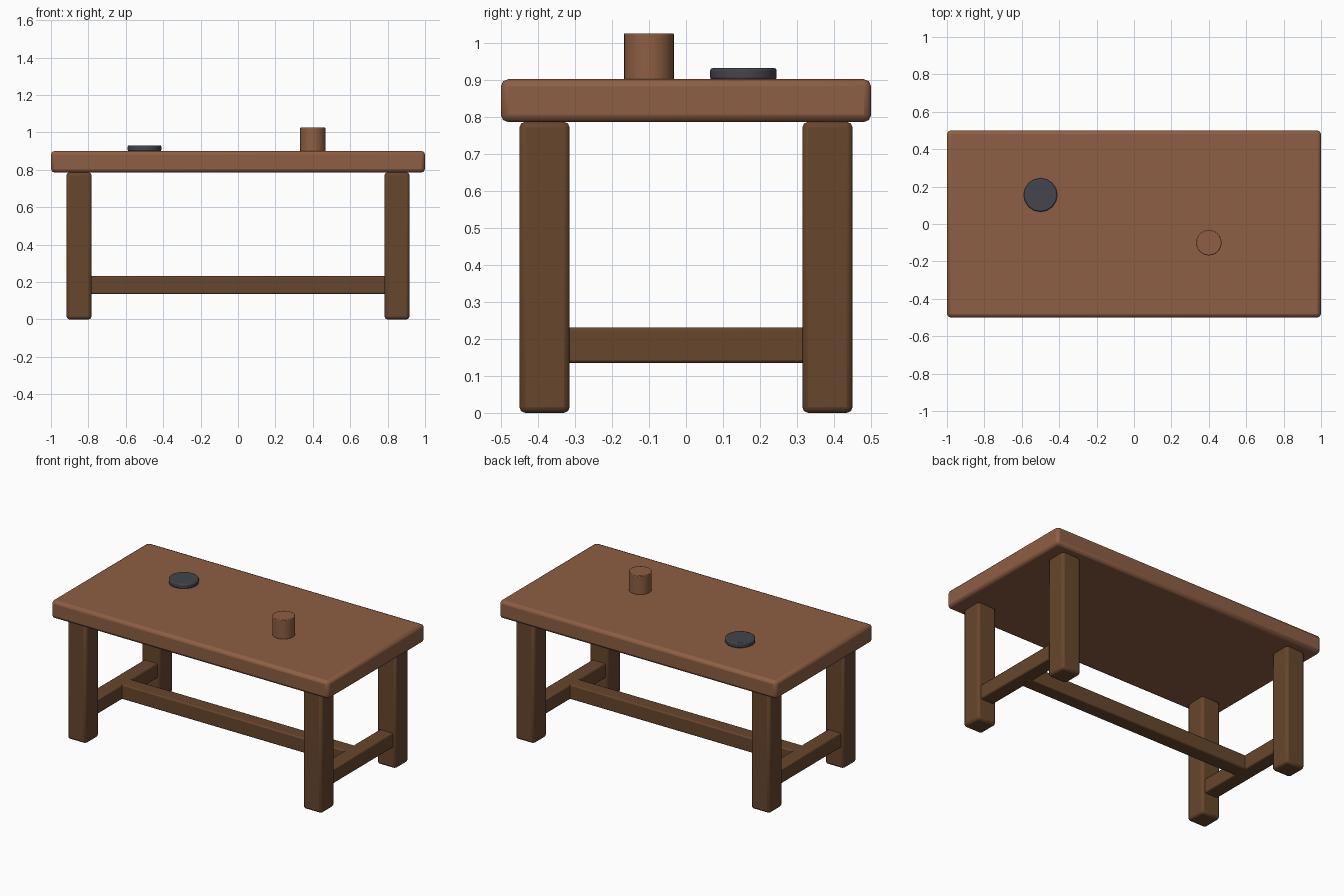
import bpy
import math

cube = bpy.data.objects.get("Cube")
if cube:
    bpy.data.objects.remove(cube, do_unlink=True)


def material(name, color):
    mat = bpy.data.materials.new(name)
    mat.use_nodes = True
    mat.diffuse_color = color
    bsdf = mat.node_tree.nodes["Principled BSDF"]
    bsdf.inputs["Base Color"].default_value = color
    bsdf.inputs["Roughness"].default_value = 0.8
    return mat


warm_wood = material("warm wood", (0.27, 0.113, 0.057, 1))
dark_wood = material("dark wood", (0.137, 0.061, 0.026, 1))
slate = material("slate grey", (0.056, 0.06, 0.077, 1))


def finish(obj, name, mat, bevel, segments):
    obj.name = name
    obj.data.materials.append(mat)
    mod = obj.modifiers.new("rounded edges", "BEVEL")
    mod.width = bevel
    mod.segments = segments
    mod.limit_method = "ANGLE"
    mod.angle_limit = math.radians(40)
    bpy.ops.object.shade_smooth_by_angle(angle=math.radians(35))
    return obj


def beam(name, center, size, mat, bevel):
    bpy.ops.mesh.primitive_cube_add(size=1, location=center)
    obj = bpy.context.object
    obj.scale = size
    bpy.ops.object.transform_apply(location=False, rotation=False, scale=True)
    return finish(obj, name, mat, bevel, 2)


def disc(name, center, radius, height, sides, mat, bevel):
    bpy.ops.mesh.primitive_cylinder_add(
        vertices=sides, radius=radius, depth=height, location=center)
    return finish(bpy.context.object, name, mat, bevel, 2)


# Thick slab top
beam("table_top", (0, 0, 0.843), (2, 1, 0.116), warm_wood, 0.02)

# Four legs, with a cross rail joining each end pair
for side, sx in (("left", 1), ("right", -1)):
    for end, sy in (("front", -1), ("back", 1)):
        beam(f"{end}_{side}_leg", (sx * 0.85, sy * 0.382, 0.393),
             (0.134, 0.136, 0.786), dark_wood, 0.016)
    beam(f"{side}_cross_rail", (sx * 0.85, 0, 0.183),
         (0.095, 0.68, 0.096), dark_wood, 0.008)

# Long stretcher between the cross rails
beam("long_stretcher", (0, 0, 0.183), (1.64, 0.095, 0.096), dark_wood, 0.008)

# Items standing on the top
disc("wooden_cup", (0.4, -0.1, 0.962), 0.068, 0.126, 24, warm_wood, 0.004)
disc("slate_coaster", (-0.5, 0.155, 0.915), 0.09, 0.032, 16, slate, 0.007)
